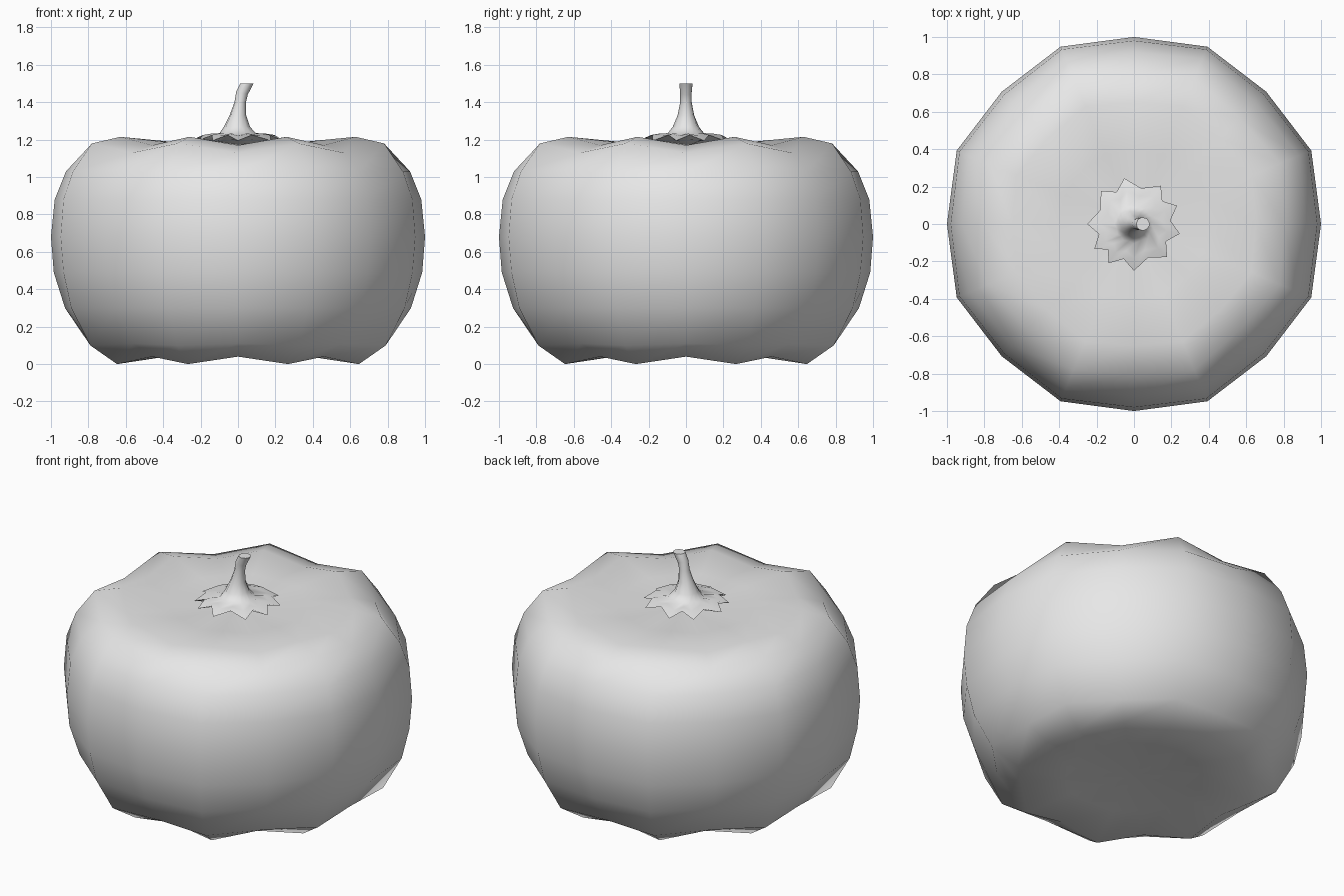
import bpy
import math

cube = bpy.data.objects.get("Cube")
if cube:
    bpy.data.objects.remove(cube, do_unlink=True)

grey = bpy.data.materials.new("plain grey")
grey.use_nodes = True
colour = (0.8, 0.8, 0.8, 1)
grey.diffuse_color = colour
grey.node_tree.nodes["Principled BSDF"].inputs["Base Color"].default_value = colour


def loft(name, rings):
    """Skin closed rings of points, listed bottom to top, and cap both ends."""
    n = len(rings[0])
    verts = [p for ring in rings for p in ring]
    faces = [(k * n + i, k * n + (i + 1) % n, (k + 1) * n + (i + 1) % n, (k + 1) * n + i)
             for k in range(len(rings) - 1) for i in range(n)]
    faces.append(tuple(reversed(range(n))))
    faces.append(tuple(range(len(verts) - n, len(verts))))
    mesh = bpy.data.meshes.new(name)
    mesh.from_pydata(verts, [], faces)
    mesh.materials.append(grey)
    obj = bpy.data.objects.new(name, mesh)
    bpy.context.collection.objects.link(obj)
    return obj


def smooth(obj, degrees):
    bpy.ops.object.select_all(action='DESELECT')
    obj.select_set(True)
    bpy.context.view_layer.objects.active = obj
    bpy.ops.object.shade_smooth_by_angle(angle=math.radians(degrees))


# Pumpkin body: eight ridges alternating with eight grooves, (radius, height) profiles
ridge = [(0.03, 0.06), (0.4, 0.045), (0.70, 0), (0.855, 0.10), (0.965, 0.30), (1.01, 0.49),
         (1.026, 0.68), (1.01, 0.88), (0.955, 1.03), (0.845, 1.18), (0.68, 1.215),
         (0.4, 1.19), (0.03, 1.165)]
groove = [(0.03, 0.06), (0.4, 0.055), (0.65, 0.04), (0.79, 0.11), (0.925, 0.30), (0.985, 0.49),
          (1.0, 0.68), (0.98, 0.88), (0.92, 1.03), (0.80, 1.13), (0.65, 1.17),
          (0.4, 1.175), (0.03, 1.165)]
rings = []
for pair in zip(groove, ridge):
    ring = []
    for i in range(16):
        r, z = pair[i % 2]
        a = i * math.pi / 8
        ring.append((r * math.cos(a), r * math.sin(a), z))
    rings.append(ring)
smooth(loft("pumpkin_body", rings), 80)

# Stem: uneven ten-pointed leafy collar rising into a bent stalk
tips = [-12, 23, 55, 102, 135, 180, 212, 237, 270, 315]
angles = []
for i, a in enumerate(tips):
    after = tips[(i + 1) % 10] + (360 if i == 9 else 0)
    angles += [math.radians(a), math.radians((a + after) / 2)]

# Each ring: tip radius, tip height, notch radius, notch height, x shift, tilt
sections = [(0.06, 1.17, 0.06, 1.17, 0, 0),
            (0.16, 1.19, 0.14, 1.20, 0, 0),
            (0.25, 1.195, 0.195, 1.225, 0, 0),
            (0.18, 1.22, 0.15, 1.232, 0, 0),
            (0.105, 1.225, 0.095, 1.235, 0, 0),
            (0.07, 1.27, 0.065, 1.27, -0.005, 0),
            (0.045, 1.33, 0.042, 1.33, 0, 0),
            (0.031, 1.40, 0.029, 1.40, 0.012, 0),
            (0.031, 1.45, 0.030, 1.45, 0.022, -0.3),
            (0.036, 1.50, 0.034, 1.50, 0.048, 0)]
rings = []
for rt, zt, rn, zn, shift, tilt in sections:
    ring = []
    for i, a in enumerate(angles):
        r, z = (rn, zn) if i % 2 else (rt, zt)
        x = r * math.cos(a)
        ring.append((x + shift, r * math.sin(a), z + tilt * x))
    rings.append(ring)
smooth(loft("stem", rings), 60)
